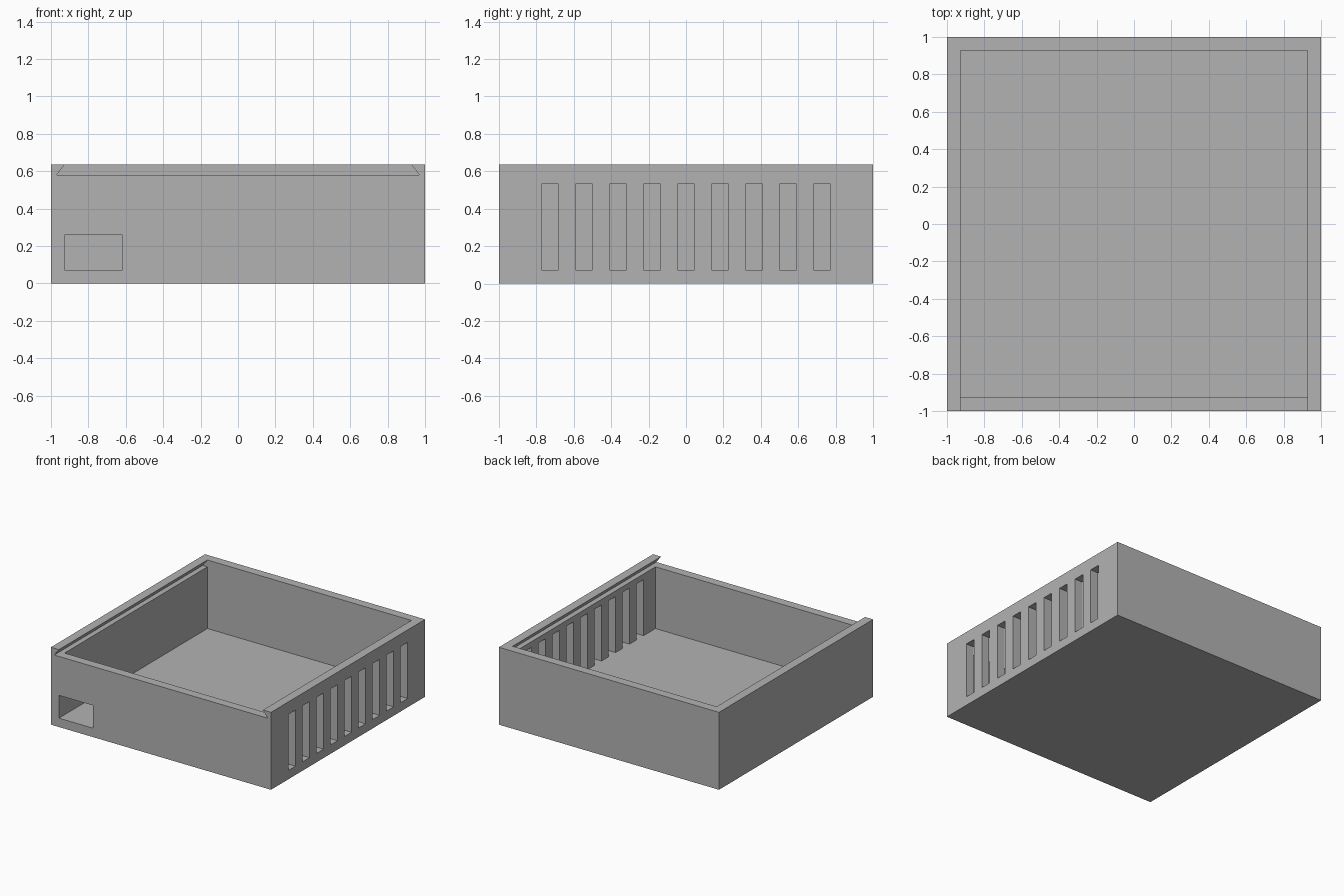
import bpy
import bmesh

cube = bpy.data.objects.get("Cube")
if cube:
    bpy.data.objects.remove(cube, do_unlink=True)

HEIGHT = 0.636
WALL = 0.073
INNER = 1 - WALL
LEDGE = 0.58

grey = bpy.data.materials.new("plain grey")
grey.use_nodes = True
grey.diffuse_color = (0.45, 0.45, 0.45, 1)
grey.node_tree.nodes["Principled BSDF"].inputs["Base Color"].default_value = (0.45, 0.45, 0.45, 1)


def prism(name, profile, y0, y1):
    """Extrude an x-z profile along y into a closed solid."""
    bm = bmesh.new()
    face = bm.faces.new([bm.verts.new((x, y0, z)) for x, z in profile])
    new = bmesh.ops.extrude_face_region(bm, geom=[face])["geom"]
    bmesh.ops.translate(bm, vec=(0, y1 - y0, 0),
                        verts=[v for v in new if isinstance(v, bmesh.types.BMVert)])
    bmesh.ops.recalc_face_normals(bm, faces=bm.faces)
    mesh = bpy.data.meshes.new(name)
    bm.to_mesh(mesh)
    bm.free()
    mesh.materials.append(grey)
    obj = bpy.data.objects.new(name, mesh)
    bpy.context.scene.collection.objects.link(obj)
    return obj


def box(name, x0, x1, y0, y1, z0, z1):
    return prism(name, [(x0, z0), (x1, z0), (x1, z1), (x0, z1)], y0, y1)


def cut(target, cutter):
    """Subtract the cutter, then discard it."""
    cutter.hide_render = True
    mod = target.modifiers.new("cut", "BOOLEAN")
    mod.operation = "DIFFERENCE"
    mod.solver = "EXACT"
    mod.object = cutter
    bpy.context.view_layer.objects.active = target
    bpy.ops.object.modifier_apply(modifier=mod.name)
    bpy.data.objects.remove(cutter, do_unlink=True)


# Open tray
tray = box("tray", -1, 1, -1, 1, 0, HEIGHT)
cut(tray, box("cavity", -INNER, INNER, -INNER, INNER, WALL, 1))

# Dovetail channel for a sliding lid, open at the front
half = [(0.97, LEDGE), (INNER, HEIGHT), (INNER, 1)]
channel = half + [(-x, z) for x, z in reversed(half)]
cut(tray, prism("lid_channel", channel, -1.2, INNER))

# Cable port through the front wall
cut(tray, box("cable_port", -INNER, -0.618, -1.2, -0.8, WALL, 0.26))

# Row of vent slots through one side wall
PITCH, WIDTH = 0.182, 0.091
for i in range(-4, 5):
    y = i * PITCH
    cut(tray, box("vent", 0.8, 1.2, y - WIDTH / 2, y + WIDTH / 2, WALL, 0.533))
